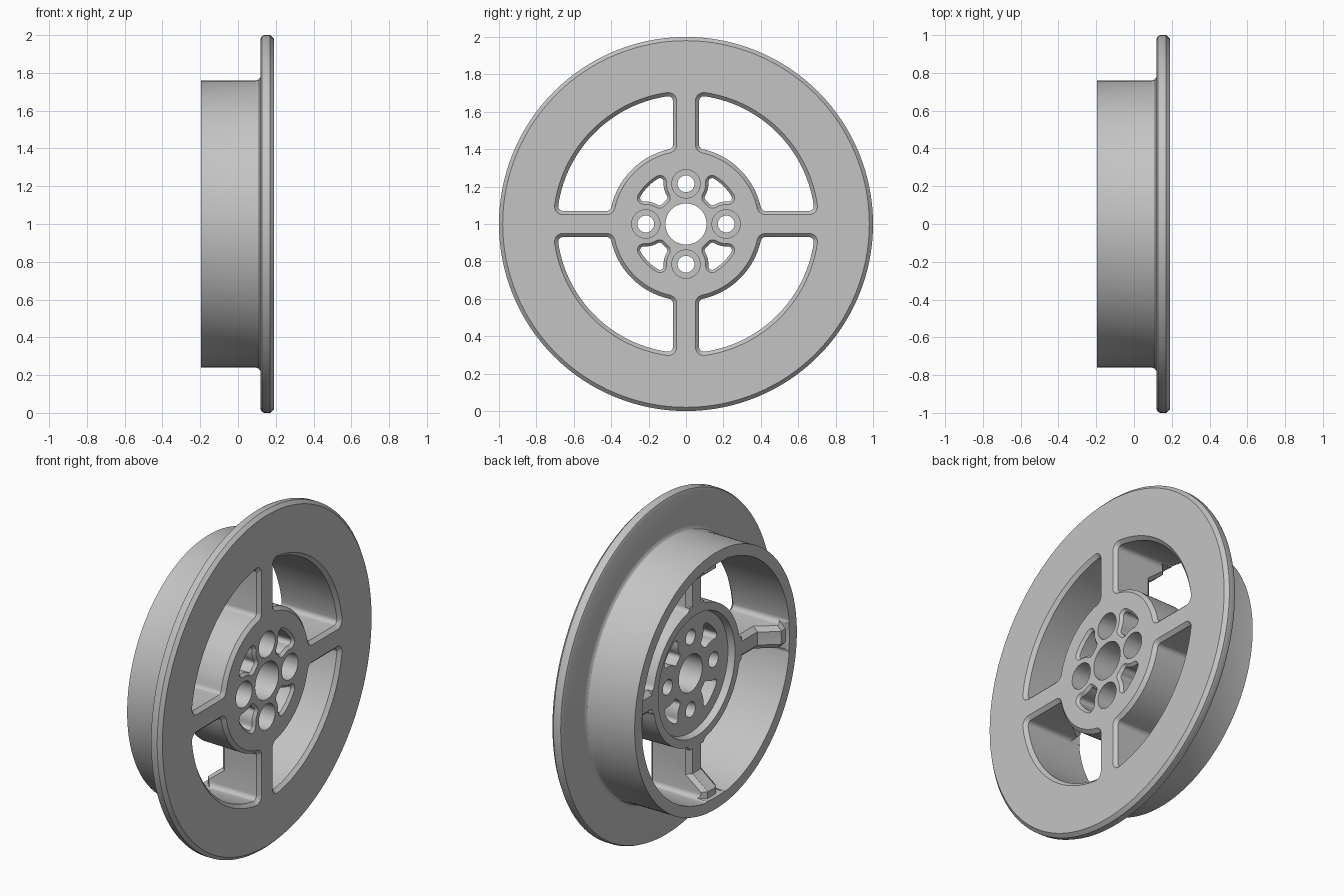
import bpy, bmesh, math
from mathutils import Vector, Matrix

if "Cube" in bpy.data.objects:
    bpy.data.objects.remove(bpy.data.objects["Cube"], do_unlink=True)

metal = bpy.data.materials.new("grey_metal")
metal.use_nodes = True
GREY = (0.55, 0.55, 0.55, 1)
metal.diffuse_color = GREY
metal.node_tree.nodes["Principled BSDF"].inputs["Base Color"].default_value = GREY


def finish(bm, name):
    """Turn a bmesh centred on the axle into an object one unit up."""
    bmesh.ops.recalc_face_normals(bm, faces=bm.faces)
    mesh = bpy.data.meshes.new(name)
    bm.to_mesh(mesh)
    bm.free()
    mesh.materials.append(metal)
    obj = bpy.data.objects.new(name, mesh)
    obj.location.z = 1
    bpy.context.collection.objects.link(obj)
    return obj


def loft(bm, rings):
    """Closed solid through rings of equal length."""
    rings = [[bm.verts.new(p) for p in ring] for ring in rings]
    for a, b in zip(rings, rings[1:]):
        for i in range(len(a)):
            j = (i + 1) % len(a)
            bm.faces.new((a[i], a[j], b[j], b[i]))
    bm.faces.new(rings[0])
    bm.faces.new(rings[-1])


def polar(r, a):
    return Vector((r * math.cos(a), r * math.sin(a)))


def inflate(core, off, steps=6):
    """Offset a counter-clockwise outline outwards with round corners."""
    out = []
    for i, p in enumerate(core):
        d1 = p - core[i - 1]
        d2 = core[(i + 1) % len(core)] - p
        a1 = math.atan2(-d1.x, d1.y)
        turn = math.atan2(d1.x * d2.y - d1.y * d2.x, d1.dot(d2))
        if turn > math.radians(20):
            out += [p + polar(off, a1 + turn * k / steps) for k in range(steps + 1)]
        else:
            out.append(p + polar(off, a1 + turn / 2))
    return [q for q in out]


def sector(inner, outer, inner_lim, outer_lim, n):
    """Ring sector about 45 degrees, with a start angle for each radius."""
    def arc(r, lim):
        return [polar(r, lim + (math.pi / 2 - 2 * lim) * k / n) for k in range(n + 1)]
    return arc(outer, outer_lim) + arc(inner, inner_lim)[::-1]


def cut_through(bm, core, stations, turn):
    """Loft an outline along the axle; stations are (x, offset)."""
    rot = Matrix.Rotation(turn, 3, 'X')
    loft(bm, [[rot @ Vector((x, p.x, p.y)) for p in inflate(core, off)]
              for x, off in stations])


# Wheel body: flange, barrel, web and hub as one turned profile (x, radius)
profile = [(.19, .11), (.19, .98), (.17, 1), (.14, 1), (.126, .994), (.12, .98),
           (.12, .79), (.118, .777), (.11, .766), (.095, .76),
           (-.195, .76), (-.195, .69), (-.17, .69), (-.17, .65), (-.07, .57),
           (-.07, .36), (-.03, .35), (-.03, .11)]
bm = bmesh.new()
SEG = 128
rings = [[bm.verts.new((x, r * math.cos(a), r * math.sin(a))) for x, r in profile]
         for a in (math.tau * k / SEG for k in range(SEG))]
for k in range(SEG):
    a, b = rings[k - 1], rings[k]
    for i in range(len(profile)):
        bm.faces.new((a[i - 1], a[i], b[i], b[i - 1]))
wheel = finish(bm, "wheel")

# Openings between the spokes, bolt holes and hub pockets
T, RI, RO = .095, .435, .665
window = sector(RI, RO, math.asin(T / RI), math.asin(T / RO), 28)


def clear_angle(r, bolt=.215, gap=.14):
    return math.acos((r * r + bolt * bolt - gap * gap) / (2 * r * bolt))


p_in, p_out = .185, .265
side = [p_in + (p_out - p_in) * k / 6 for k in range(1, 6)]
pocket = [polar(r, clear_angle(r)) for r in side]
cap = sector(p_in, p_out, clear_angle(p_in), clear_angle(p_out), 6)
pocket = (pocket + cap[:7]
          + [polar(r, math.pi / 2 - clear_angle(r)) for r in side[::-1]] + cap[7:])
bolt = [Vector((.215, 0)) + polar(.04, math.tau * k / 32) for k in range(32)]

bm = bmesh.new()
for q in range(4):
    turn = q * math.pi / 2
    cut_through(bm, window, [(.21, .065), (.17, .025), (-.3, .032)], turn)
    cut_through(bm, pocket, [(.205, .05), (.175, .02), (-.3, .02)], turn)
    cut_through(bm, bolt, [(.25, .036), (.03, .036), (.03, .005), (-.3, .005)], turn)
openings = finish(bm, "openings_cutter")

# Chamfers along the back edges of the spokes
path = [(.42, -.07), (.57, -.07), (.65, -.17), (.688, -.17)]
chamfers = []
for sign in (-1, 1):
    bm = bmesh.new()
    for q in range(4):
        rot = Matrix.Rotation(q * math.pi / 2, 3, 'X')
        loft(bm, [[rot @ Vector((x + dx, r, sign * t))
                   for t, dx in ((.08, .04), (.03, -.01), (.08, -.01))]
                  for r, x in path])
    chamfers.append(finish(bm, "spoke_chamfer_cutter"))

# Apply the cuts and drop the cutters
bpy.context.view_layer.objects.active = wheel
wheel.select_set(True)
for cutter in [openings] + chamfers:
    mod = wheel.modifiers.new("cut", 'BOOLEAN')
    mod.operation = 'DIFFERENCE'
    mod.solver = 'EXACT'
    mod.object = cutter
    bpy.ops.object.modifier_apply(modifier=mod.name)
    bpy.data.objects.remove(cutter, do_unlink=True)
bpy.ops.object.shade_smooth_by_angle(angle=math.radians(28))
